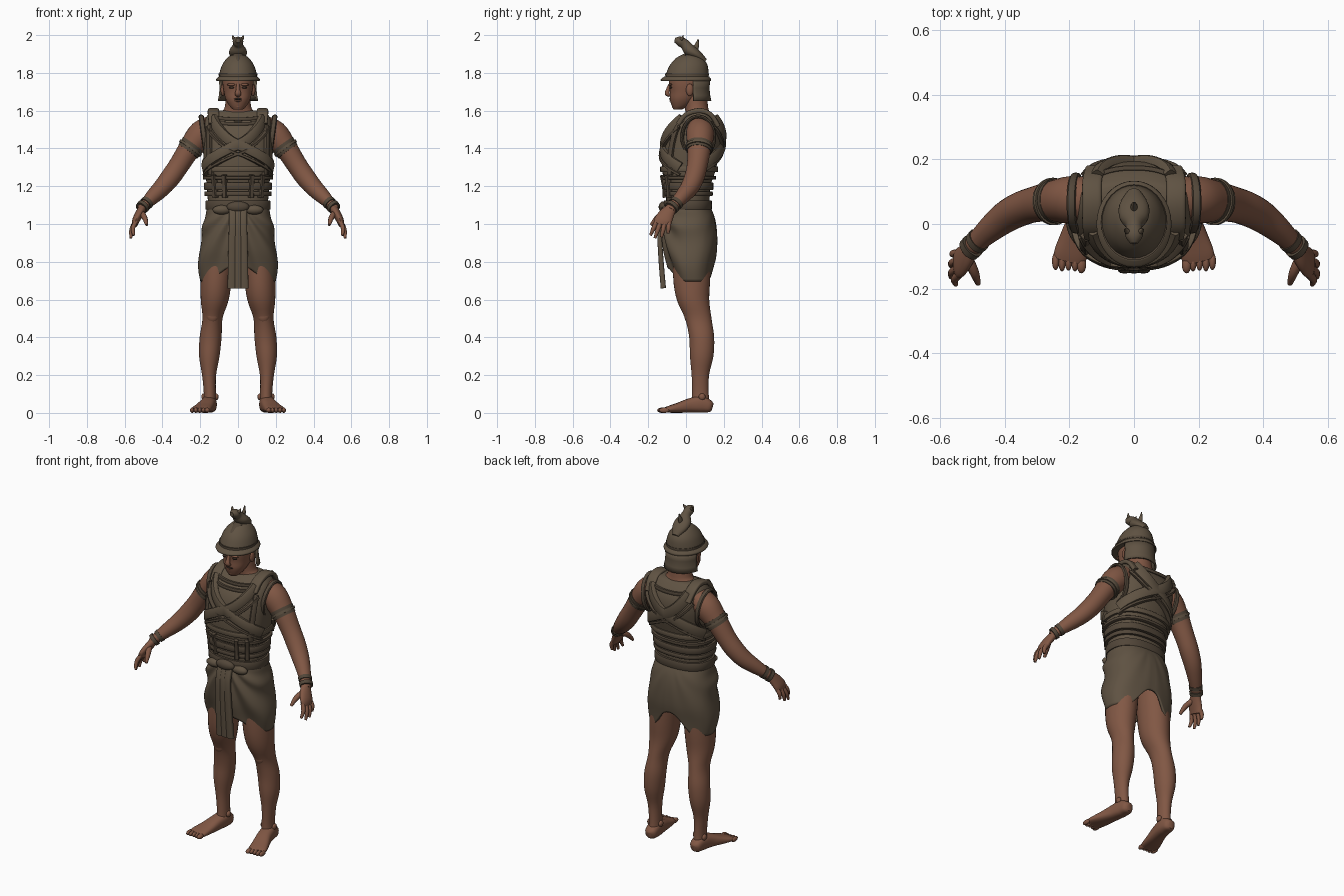
import bpy, bmesh
from math import sin, cos, pi, radians, atan2
from mathutils import Vector

if "Cube" in bpy.data.objects:
    bpy.data.objects.remove(bpy.data.objects["Cube"])


def material(name, color):
    mat = bpy.data.materials.new(name)
    mat.use_nodes = True
    mat.diffuse_color = (*color, 1)
    mat.node_tree.nodes["Principled BSDF"].inputs["Base Color"].default_value = (*color, 1)
    return mat


skin = material("brown skin", (.22, .096, .058))
cloth = material("drab cloth", (.115, .085, .055))
leather = material("dark leather", (.085, .062, .041))
dark = material("dark detail", (.045, .028, .02))


def finish(name, bm, mat, thickness=0, sharp=40):
    bmesh.ops.recalc_face_normals(bm, faces=bm.faces)
    mesh = bpy.data.meshes.new(name)
    bm.to_mesh(mesh)
    bm.free()
    mesh.materials.append(mat)
    obj = bpy.data.objects.new(name, mesh)
    bpy.context.collection.objects.link(obj)
    bpy.ops.object.select_all(action='DESELECT')
    obj.select_set(True)
    bpy.context.view_layer.objects.active = obj
    bpy.ops.object.shade_smooth_by_angle(angle=radians(sharp))
    if thickness:
        mod = obj.modifiers.new("thickness", 'SOLIDIFY')
        mod.thickness = thickness
    return obj


def smooth(rows, k=4):
    """Insert Catmull-Rom steps between rows of numbers."""
    out, last = [], len(rows) - 1
    for i in range(last):
        quad = zip(rows[max(i - 1, 0)], rows[i], rows[i + 1], rows[min(i + 2, last)])
        quad = list(quad)
        for j in range(k):
            t = j / k
            out.append([b + t / 2 * (c - a + t * (2*a - 5*b + 4*c - d + t * (3*(b - c) + d - a)))
                        for a, b, c, d in quad])
    return out + [list(rows[last])]


def oval(ang, power):
    c, s = cos(ang), sin(ang)
    e = 2 / power
    return abs(c)**e * (1 if c > 0 else -1), abs(s)**e * (1 if s > 0 else -1)


def skinned(name, grid, mat, wrap=True, caps=True, thickness=0):
    bm = bmesh.new()
    rings = [[bm.verts.new(p) for p in ring] for ring in grid]
    n = len(rings[0])
    for lo, hi in zip(rings, rings[1:]):
        for i in range(n if wrap else n - 1):
            j = (i + 1) % n
            bm.faces.new((lo[i], lo[j], hi[j], hi[i]))
    if caps:
        bm.faces.new(rings[0])
        bm.faces.new(rings[-1])
    return finish(name, bm, mat, thickness)


def loft(name, rings, mat, n=28, power=2):
    """Rings are (centre, half axis, half axis)."""
    shape = [oval(2 * pi * i / n, power) for i in range(n)]
    return skinned(name, [[c + u * a + v * b for a, b in shape] for c, u, v in rings], mat)


def column(name, rows, mat, side=1, power=2, n=32):
    """Rows are x, y, z, half width, half depth."""
    loft(name, [(Vector((side * x, y, z)), Vector((w, 0, 0)), Vector((0, d, 0)))
                for x, y, z, w, d in smooth(rows)], mat, n, power)


def limb(name, rows, mat, side=1, ref=(0, 1, 0), n=20, k=4, power=2):
    """Rows are x, y, z, radius along ref, radius across."""
    rows = smooth(rows, k)
    pts = [Vector((side * r[0], r[1], r[2])) for r in rows]
    rings = []
    for i, p in enumerate(pts):
        t = (pts[min(i + 1, len(pts) - 1)] - pts[max(i - 1, 0)]).normalized()
        v = t.cross(Vector(ref)).normalized()
        rings.append((p, v.cross(t) * rows[i][3], v * rows[i][4]))
    loft(name, rings, mat, n, power)


def ball(name, at, size, mat):
    bm = bmesh.new()
    bmesh.ops.create_uvsphere(bm, u_segments=16, v_segments=10, radius=1)
    for v in bm.verts:
        v.co = Vector(v.co[i] * size[i] + at[i] for i in range(3))
    finish(name, bm, mat, sharp=80)


def on_body(rows, ang, z, off=0, power=2.4):
    """Point on a column of z, y, half width, half depth rows."""
    z = min(max(z, rows[0][0]), rows[-1][0])
    for a, b in zip(rows, rows[1:]):
        if z <= b[0]:
            break
    t = (z - a[0]) / (b[0] - a[0])
    y, w, d = [p + (q - p) * t for p, q in zip(a[1:], b[1:])]
    c, s = oval(ang, power)
    return Vector((c * (w + off), y + s * (d + off), z))


def strap(name, rows, path, width, mat, high=.012, steps=16):
    """Flat strap laid on a body along (degrees, z) points."""
    path = smooth(path, steps)
    pts = [on_body(rows, radians(a), z, .004) for a, z in path]
    rings = []
    for i, p in enumerate(pts):
        t = (pts[min(i + 1, len(pts) - 1)] - pts[max(i - 1, 0)]).normalized()
        out = on_body(rows, radians(path[i][0]), path[i][1], .03) - p
        v = t.cross(out).normalized()
        rings.append((p, v * width / 2, v.cross(t).normalized() * high))
    loft(name, rings, mat, 12, 5)


# Vest
torso = smooth([(1.08, .01, .155, .11), (1.13, .01, .16, .115), (1.2, .01, .165, .12),
                (1.28, .015, .175, .14), (1.36, .025, .183, .15), (1.44, .04, .187, .153),
                (1.5, .05, .185, .14), (1.55, .06, .175, .11), (1.59, .065, .15, .07),
                (1.6, .065, .12, .05)])
column("vest", [(0, y, z, w, d) for z, y, w, d in torso], cloth, power=2.4, n=48)

# Waist belts and sash
for name, z, width in (("lower_belt", 1.16, .025), ("middle_belt", 1.2, .04),
                       ("upper_belt", 1.245, .02), ("sash", 1.1, .05)):
    strap(name, torso, [(a, z) for a in range(-90, 271, 30)], width, leather, steps=4)
strap("rib_band", torso, [(a, 1.29) for a in range(-90, 271, 30)], .03, cloth, .008, 4)
for side in (1, -1):
    for i, deg in enumerate((20, 42)):
        strap("belt_loop_%d" % i, torso, [(-90 + side * deg, 1.14), (-90 + side * deg, 1.26)],
              .025, leather, .018)
    # Crossed chest and back straps, shoulder straps
    strap("chest_strap", torso, [(-90 - side * 45, 1.56), (-90, 1.42), (-90 + side * 75, 1.3)],
          .055, cloth, .016)
    strap("back_strap", torso, [(90 + side * 40, 1.56), (90, 1.43), (90 - side * 70, 1.31)],
          .06, cloth, .016)
    strap("chest_trim", torso, [(-90 - side * 55, 1.51), (-90, 1.37), (-90 + side * 75, 1.26)],
          .015, leather, .016)
    strap("back_trim", torso, [(90 + side * 50, 1.51), (90, 1.38), (90 - side * 70, 1.27)],
          .015, leather, .016)
    strap("side_strap", torso, [(-90 + side * 50, 1.52), (-90 + side * 50, 1.26)], .03, leather)
    limb("shoulder_strap", [(.125, -.04, 1.53, .03, .012), (.13, 0, 1.58, .03, .012),
                            (.13, .07, 1.6, .03, .014), (.13, .13, 1.58, .03, .012),
                            (.12, .17, 1.52, .03, .012)], cloth, side, (1, 0, 0), power=4)
    limb("armhole_trim", [(.18 - .015 * cos(a), .065 + .085 * sin(a), 1.46 - .11 * cos(a), .014, .01)
                          for a in [i * pi / 8 for i in range(17)]], leather, side, (1, 0, 0), 8, 2)
for z in (1.54, 1.565):
    strap("neckline_band", torso, [(-135, z), (-90, z - .01), (-45, z)], .018, leather, .008)
strap("back_neck_band", torso, [(45, 1.56), (90, 1.55), (135, 1.56)], .02, leather, .008)

# Wrapped kilt with folds spreading from the knot
kilt = smooth([(.64, .035, .19, .1), (.76, .03, .205, .118), (.86, .025, .205, .138),
               (.96, .02, .19, .143), (1.04, .015, .175, .135), (1.1, .01, .158, .115)])
grid = []
for row in range(29):
    ring = []
    for i in range(120):
        ang = 2 * pi * i / 120
        front = -sin(ang)
        hem = .695 + .08 * max(0, front)**6 + .12 * max(0, -front)**12
        z = 1.1 + (hem - 1.1) * row / 28
        p = on_body(kilt, ang, z)
        fold = sin(15 * atan2(abs(p.x), 1.12 - z)) * .009 * min(1, row / 8)
        ring.append(on_body(kilt, ang, z, fold * max(.15, min(1, front + .6))))
    grid.append(ring)
skinned("kilt", grid, cloth, caps=False, thickness=.012)
for x in (-.028, 0, .028):
    limb("front_panel", [(x, -.12, 1.08, .02, .012), (x, -.14, 1, .02, .012),
                         (x * 1.1, -.135, .85, .021, .013), (x * 1.2, -.12, .66, .022, .014)],
         cloth, ref=(1, 0, 0), power=3)
ball("sash_knot", (0, -.12, 1.09), (.06, .025, .03), leather)
for side in (1, -1):
    ball("sash_tuck", (side * .085, -.105, 1.075), (.05, .025, .025), cloth)

# Neck and head
column("neck", [(0, .06, 1.53, .11, .06), (0, .06, 1.59, .09, .062), (0, .055, 1.62, .07, .062),
                (0, .045, 1.72, .06, .06)], skin)
column("head", [(0, -.045, 1.605, .025, .02), (0, -.03, 1.625, .045, .045),
                (0, -.015, 1.66, .065, .07), (0, 0, 1.7, .075, .085), (0, .005, 1.75, .082, .095),
                (0, .01, 1.82, .08, .095)], skin, power=2.2)
limb("nose", [(0, -.085, 1.74, .009, .008), (0, -.095, 1.71, .011, .011),
              (0, -.1, 1.69, .017, .012), (0, -.085, 1.68, .013, .008)], skin, ref=(1, 0, 0))
ball("upper_lip", (0, -.08, 1.662), (.024, .009, .006), dark)
ball("lower_lip", (0, -.077, 1.652), (.02, .01, .006), skin)
ball("chin", (0, -.055, 1.625), (.025, .02, .018), skin)
for side in (1, -1):
    ball("eye", (side * .033, -.08, 1.722), (.015, .008, .006), dark)
    ball("brow", (side * .035, -.083, 1.738), (.025, .01, .007), skin)
    ball("ear", (side * .08, .02, 1.71), (.012, .02, .033), skin)

# Helmet with brim, neck guard and crest
column("helmet", [(0, .005, 1.775, .1, .115), (0, .008, 1.8, .098, .112), (0, .014, 1.84, .085, .1),
                  (0, .018, 1.87, .065, .078), (0, .02, 1.89, .042, .05), (0, .02, 1.9, .01, .01)],
       cloth)
column("helmet_brim", [(0, 0, 1.757, .113, .132), (0, 0, 1.767, .116, .133),
                       (0, .004, 1.782, .1, .117)], cloth)
column("brim_trim", [(0, .005, 1.786, .102, .117), (0, .005, 1.796, .102, .117)], leather)
guard = []
for z, grow in ((1.76, 0), (1.72, -.004), (1.68, 0), (1.65, .006)):
    guard.append([Vector(((.093 + grow) * cos(a), .02 + (.098 + grow) * sin(a), z))
                  for a in [radians(d) for d in range(10, 171, 8)]])
skinned("neck_guard", guard, cloth, wrap=False, caps=False, thickness=.01)
limb("crest", [(0, .1, 1.86, .02, .015), (0, .06, 1.895, .045, .025), (0, .02, 1.92, .045, .032),
               (0, -.005, 1.95, .025, .027), (0, -.035, 1.968, .028, .025),
               (0, -.06, 1.972, .012, .012)], cloth, ref=(1, 0, 0))
limb("crest_spike", [(0, .035, 1.91, .014, .022), (0, .055, 1.94, .01, .014),
                     (0, .065, 1.98, .002, .002)], cloth, ref=(1, 0, 0))
limb("crest_base", [(0, -.08, 1.83, .01, .006), (0, -.05, 1.868, .014, .01),
                    (0, 0, 1.89, .03, .015)], leather, ref=(1, 0, 0))
for side in (1, -1):
    limb("crest_horn", [(.012, -.03, 1.97, .01, .012), (.024, -.02, 1.985, .007, .008),
                        (.028, -.015, 2, .001, .001)], cloth, side)

for side in (1, -1):
    # Arms and bands
    limb("arm", [(.12, .075, 1.52, .065, .06), (.19, .075, 1.475, .074, .075),
                 (.255, .07, 1.4, .063, .06), (.31, .06, 1.315, .055, .054),
                 (.355, .045, 1.25, .053, .053), (.4, .02, 1.195, .049, .048),
                 (.45, -.02, 1.145, .04, .04), (.5, -.068, 1.095, .03, .027),
                 (.512, -.082, 1.075, .03, .024)], skin, side, n=28)
    limb("arm_band", [(.238, .072, 1.42, .07, .066), (.265, .068, 1.383, .066, .062)],
         leather, side, n=28)
    limb("arm_band_trim", [(.248, .07, 1.407, .074, .07), (.256, .069, 1.396, .073, .069)],
         cloth, side, n=28)
    for step in (0, .02):
        limb("wrist_band", [(.48 + step, -.048 - step, 1.115 - step, .039, .036),
                            (.492 + step, -.06 - step, 1.103 - step, .038, .034)], leather, side)
    # Hands
    limb("palm", [(.505, -.075, 1.085, .028, .022), (.522, -.1, 1.055, .04, .022),
                  (.54, -.12, 1.02, .047, .02), (.547, -.128, .995, .042, .015)], skin, side)
    for i, tip in enumerate(((.552, -.188, .94), (.567, -.165, .925),
                             (.567, -.13, .93), (.56, -.095, .95))):
        base = Vector((.54, -.155 + .022 * i, 1.015))
        tip = Vector(tip)
        mid = base.lerp(tip, .5) + Vector((.01, 0, 0))
        limb("finger_%d" % i, [(*base, .012, .012), (*mid, .012, .012), (*tip, .007, .007)],
             skin, side, n=10)
    limb("thumb", [(.515, -.105, 1.06, .016, .016), (.495, -.15, 1.035, .015, .015),
                   (.483, -.185, .995, .008, .008)], skin, side, (1, 0, 0), 10)
    # Legs
    column("leg", [(.1, .03, .95, .085, .1), (.115, .03, .72, .082, .098), (.123, .037, .6, .074, .086),
                   (.135, .065, .5, .053, .07), (.145, .083, .4, .058, .066),
                   (.152, .083, .3, .054, .062), (.153, .076, .2, .037, .046),
                   (.149, .076, .1, .032, .044), (.15, .078, .03, .036, .05)], skin, side)
    ball("kneecap", (side * .135, .015, .52), (.035, .025, .045), skin)
    for x, y in ((.115, .075), (.182, .085)):
        ball("ankle_bone", (side * x, y, .085), (.012, .018, .018), skin)
    # Feet
    limb("foot", [(.148, .14, .03, .015, .02), (.149, .125, .034, .033, .032),
                  (.152, .08, .045, .04, .044), (.163, .02, .039, .042, .038),
                  (.18, -.04, .027, .048, .027), (.195, -.09, .019, .052, .018),
                  (.202, -.115, .014, .048, .013)], skin, side, (1, 0, 0), 24, power=2.6)
    for i in range(5):
        ball("toe_%d" % i, (side * (.163 + .02 * i), -.125 + .008 * i - .002 * i * i + .01 * (i == 4), .014),
             (.015 if i == 0 else .011, .028, .014), skin)
